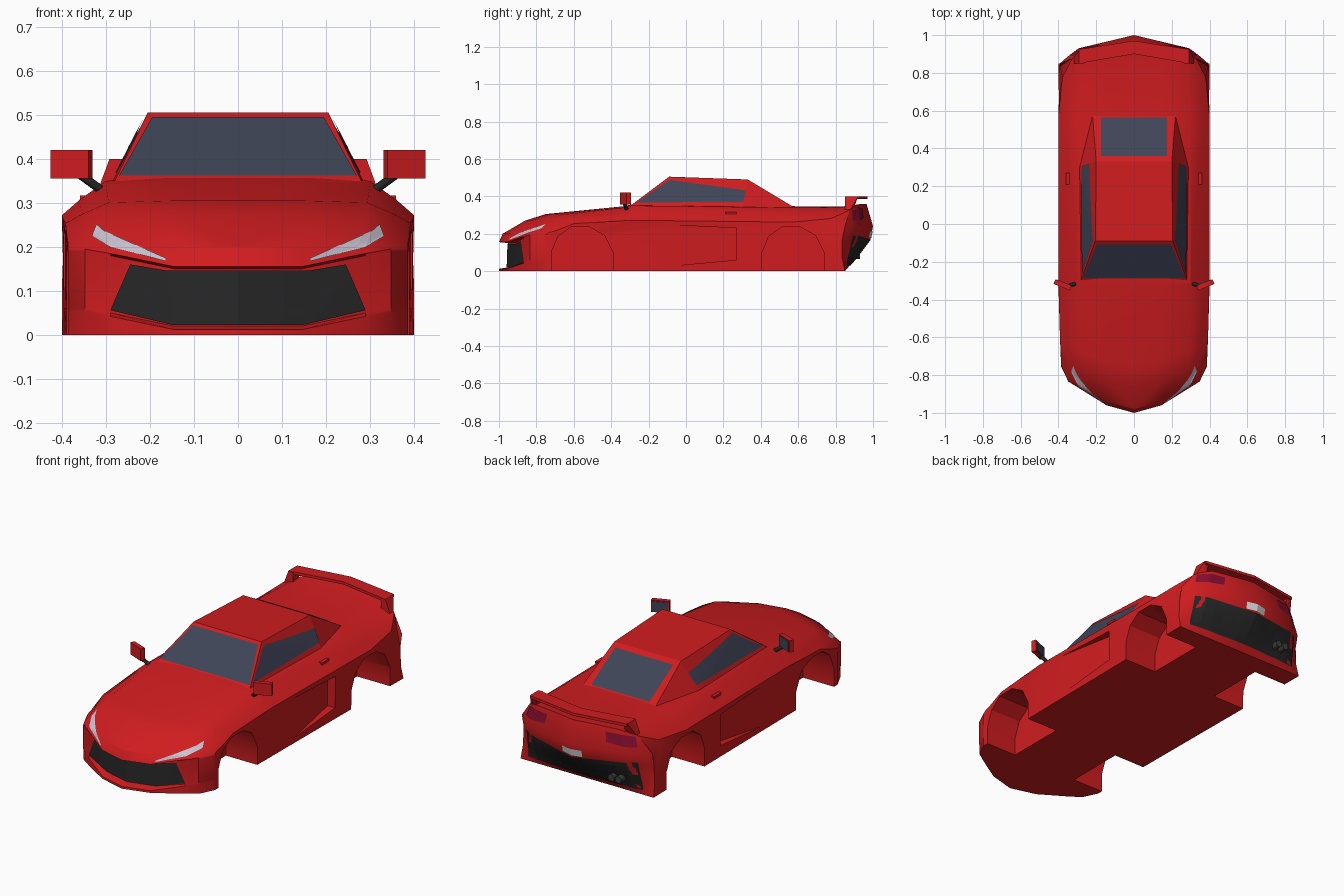
import bpy, bmesh, math
from mathutils import Vector, Matrix
from mathutils.bvhtree import BVHTree

cube = bpy.data.objects.get("Cube")
if cube:
    bpy.data.objects.remove(cube, do_unlink=True)


def material(name, r, g, b):
    m = bpy.data.materials.new(name)
    m.use_nodes = True
    m.diffuse_color = (r, g, b, 1)
    node = m.node_tree.nodes["Principled BSDF"]
    node.inputs["Base Color"].default_value = (r, g, b, 1)
    node.inputs["Roughness"].default_value = 0.6
    return m


RED = material("body red", 0.63, 0.012, 0.014)
GLASS = material("tinted glass", 0.05, 0.058, 0.095)
BLACK = material("black trim", 0.02, 0.02, 0.02)
LAMP = material("headlight white", 0.6, 0.56, 0.65)
TAIL = material("taillight red", 0.24, 0.004, 0.03)
PLATE = material("plate grey", 0.7, 0.7, 0.72)
STEEL = material("exhaust grey", 0.05, 0.05, 0.05)


def finish(name, bm, mat, smooth=False):
    me = bpy.data.meshes.new(name)
    bm.to_mesh(me)
    bm.free()
    me.materials.append(mat)
    ob = bpy.data.objects.new(name, me)
    bpy.context.collection.objects.link(ob)
    if smooth:
        activate(ob)
        bpy.ops.object.shade_smooth_by_angle(angle=math.radians(32))
    return ob


def activate(ob):
    bpy.ops.object.select_all(action='DESELECT')
    ob.select_set(True)
    bpy.context.view_layer.objects.active = ob


def hull(name, points, mat):
    bm = bmesh.new()
    for p in points:
        bm.verts.new(p)
    bmesh.ops.convex_hull(bm, input=bm.verts[:])
    bmesh.ops.recalc_face_normals(bm, faces=bm.faces[:])
    return finish(name, bm, mat)


def prism(name, outline, x0, x1, mat):
    """Side outline (y, z) extruded across x."""
    bm = bmesh.new()
    a, b = [[bm.verts.new((x, y, z)) for y, z in outline] for x in (x0, x1)]
    bm.faces.new(a)
    bm.faces.new(b)
    for i in range(len(a)):
        j = (i + 1) % len(a)
        bm.faces.new((a[i], a[j], b[j], b[i]))
    bmesh.ops.recalc_face_normals(bm, faces=bm.faces[:])
    return finish(name, bm, mat)


def cut(ob, cutter):
    mod = ob.modifiers.new("cut", 'BOOLEAN')
    mod.operation, mod.solver, mod.object = 'DIFFERENCE', 'EXACT', cutter
    activate(ob)
    bpy.ops.object.modifier_apply(modifier=mod.name)
    bpy.data.objects.remove(cutter, do_unlink=True)


def surface(ob):
    bm = bmesh.new()
    bm.from_mesh(ob.data)
    return BVHTree.FromBMesh(bm)


def panel(name, tree, top, bottom, axis, sign, mat, n=6):
    """Thin panel between two polylines, projected along an axis onto a surface."""
    ray = Vector((0, 0, 0))
    ray[axis] = sign
    bm = bmesh.new()
    columns = []
    for k in range((len(top) - 1) * n + 1):
        i = min(k // n, len(top) - 2)
        f = k / n - i
        a = Vector(top[i]).lerp(Vector(top[i + 1]), f)
        b = Vector(bottom[i]).lerp(Vector(bottom[i + 1]), f)
        column = []
        for r in range(n + 1):
            p = list(a.lerp(b, r / n))
            p.insert(axis, -5 * sign)
            hit = tree.ray_cast(Vector(p), ray)[0]
            column.append(bm.verts.new(hit - ray * 0.004) if hit else None)
        columns.append(column)
    for c, d in zip(columns, columns[1:]):
        for r in range(n):
            quad = (c[r], d[r], d[r + 1], c[r + 1])
            if all(quad):
                face = bm.faces.new(quad)
                face.normal_update()
                if face.normal.dot(ray) > 0:
                    face.normal_flip()
    return finish(name, bm, mat)


# Body shell, one half: centre profile swept over width stations
# y, z, front sweep, rear sweep, shoulder drop, corner lift, recess, width
profile = [(-1, 0, 1, 0, 0, 0, 0, .965), (-1, .012, 1, 0, 0, 1, 0, .965),
           (-1, .02, 1, 0, 0, 1, 1, .965), (-1, .15, 1, 0, 0, 1, 1.1, .965),
           (-1, .155, 1, 0, 0, 1, 0, .965), (-.98, .2, 1, 0, 0, .2, 0, .965),
           (-.86, .27, .75, 0, .6, 0, 0, .97), (-.75, .305, .6, 0, .6, 0, 0, .98),
           (-.33, .347, 0, 0, 1, 0, 0, 1), (-.29, .357, 0, 0, 1, 0, 0, 1),
           (.57, .347, 0, 0, 1, 0, 0, 1), (.85, .345, 0, .5, .75, 0, 0, .95),
           (.965, .36, 0, .6, .4, 0, 0, .82), (1, .24, 0, 1, 0, 0, 0, .98),
           (.985, .17, 0, 1, 0, 0, 0, .98), (.91, .07, 0, .5, 0, 0, 0, .99),
           (.85, 0, 0, 0, 0, 0, 0, 1)]
# x, front sweep, rear sweep, drop, lift, recess depth
stations = [(0, 0, 0, 0, 0, .045), (.15, .04, .035, 0, 0, .045),
            (.3, .13, .07, .007, .03, .006), (.36, .17, .115, .05, .04, -.004),
            (.4, .25, .15, .085, .04, -.004)]

bm = bmesh.new()
rings = []
for x, front, rear, drop, lift, depth in stations:
    rings.append([bm.verts.new((x * wide, y + front * wf - rear * wr + depth * dent,
                                z - drop * wd + lift * wl))
                  for y, z, wf, wr, wd, wl, dent, wide in profile])
for a, b in zip(rings, rings[1:]):
    for i in range(len(profile)):
        j = (i + 1) % len(profile)
        bm.faces.new((a[i], a[j], b[j], b[i]))
caps = [bm.faces.new(rings[0]), bm.faces.new(rings[-1])]
bmesh.ops.triangulate(bm, faces=caps)
bmesh.ops.recalc_face_normals(bm, faces=bm.faces[:])
body = finish("body_shell", bm, RED)

# Wheel arches and door scoop
arch = [(-.165, -.1), (-.165, .1), (-.13, .185), (-.06, .235),
        (.04, .235), (.12, .19), (.165, .1), (.165, -.1)]
for centre in (-.555, .572):
    cut(body, prism("arch_cutter", [(centre + y, z) for y, z in arch], .2, .5, RED))
scoop = [(-.17, .02, .402), (-.15, .25, .402), (.27, .23, .35), (.27, .06, .35)]
cut(body, hull("scoop_cutter", [(x, y, z) for y, z, d in scoop for x in (d, .5)], RED))

# Open the centre plane and mirror the half
bm = bmesh.new()
bm.from_mesh(body.data)
inner = [f for f in bm.faces if all(abs(v.co.x) < 1e-4 for v in f.verts)]
bmesh.ops.delete(bm, geom=inner, context='FACES')
bm.to_mesh(body.data)
bm.free()
body.modifiers.new("mirror", 'MIRROR')
activate(body)
bpy.ops.object.modifier_apply(modifier="mirror")
bpy.ops.object.shade_smooth_by_angle(angle=math.radians(32))

# Cabin
cabin = hull("cabin", [(s * x, y, z) for s in (-1, 1) for x, y, z in
                       [(.285, -.31, .34), (.29, .3, .34), (.22, .58, .34),
                        (.205, -.09, .505), (.2, .33, .49)]], RED)

# Glass
skin = surface(cabin)
panel("windshield", skin, [(-.195, .495), (.195, .495)], [(-.27, .362), (.27, .362)],
      1, 1, GLASS)
panel("rear_window", skin, [(-.175, .36), (.175, .36)], [(-.175, .565), (.175, .565)],
      2, -1, GLASS)
for s, side in ((-1, "right"), (1, "left")):
    panel(side + "_side_window", skin, [(-.088, .488), (.32, .432)],
          [(-.265, .367), (.305, .37)], 0, -s, GLASS)

# Grille, rear diffuser, plate and lamps
skin = surface(body)
panel("front_grille", skin, [(-.245, .16), (-.16, .146), (.16, .146), (.245, .16)],
      [(-.29, .056), (-.15, .023), (.15, .023), (.29, .056)], 1, 1, BLACK)
panel("rear_diffuser", skin, [(-.335, .19), (0, .168), (.335, .19)],
      [(-.345, .03), (0, .03), (.345, .03)], 1, -1, BLACK)
panel("number_plate", skin, [(-.06, .215), (0, .215), (.06, .215)],
      [(-.06, .178), (0, .178), (.06, .178)], 1, -1, PLATE)
for s, side in ((-1, "right"), (1, "left")):
    panel(side + "_headlight", skin, [(s * .165, .175), (s * .305, .237), (s * .322, .252)],
          [(s * .165, .168), (s * .29, .2), (s * .332, .225)], 1, 1, LAMP)
    panel(side + "_taillight", skin, [(s * .175, .335), (s * .25, .335), (s * .318, .324)],
          [(s * .185, .285), (s * .25, .277), (s * .335, .27)], 1, -1, TAIL)

# Rear wing: two swept halves on end blocks
for s, side in ((-1, "right"), (1, "left")):
    hull(side + "_wing", [(s * x, y, z) for x, y in
                          [(0, .9), (0, .97), (.29, .85), (.29, .925)]
                          for z in (.385, .4)], RED)
    hull(side + "_wing_support", [(s * x, y, z) for x, z, back in
                                  [(.265, .33, .895), (.318, .33, .88),
                                   (.265, .4, .92), (.292, .4, .92)]
                                  for y in (.85, back)], RED)


def box(name, centre, size, angle, mat):
    bm = bmesh.new()
    bmesh.ops.create_cube(bm, size=1, matrix=Matrix.Translation(centre)
                          @ Matrix.Rotation(angle, 4, 'Z') @ Matrix.Diagonal((*size, 1)))
    return finish(name, bm, mat)


def rod(name, a, b, radius, mat):
    a, b = Vector(a), Vector(b)
    turn = (b - a).to_track_quat('Z', 'Y').to_matrix().to_4x4()
    bm = bmesh.new()
    bmesh.ops.create_cone(bm, cap_ends=True, segments=12, radius1=radius, radius2=radius,
                          depth=(b - a).length,
                          matrix=Matrix.Translation((a + b) / 2) @ turn)
    return finish(name, bm, mat, True)


# Door mirrors and handles
for s, side in ((-1, "right"), (1, "left")):
    tilt = s * math.radians(22)
    box(side + "_mirror", (s * .378, -.323, .388), (.093, .025, .065), tilt, RED)
    box(side + "_mirror_glass", (s * .373, -.3105, .388), (.08, .005, .054), tilt, GLASS)
    rod(side + "_mirror_stem", (s * .305, -.315, .325), (s * .36, -.33, .365), .01, BLACK)
    box(side + "_door_handle", (s * .35, .24, .311), (.018, .06, .012), 0, RED)

# Twin exhaust, on the right only
for x in (-.2, -.243):
    rod("exhaust_pipe", (x, .86, .085), (x, .93, .085), .019, STEEL)
